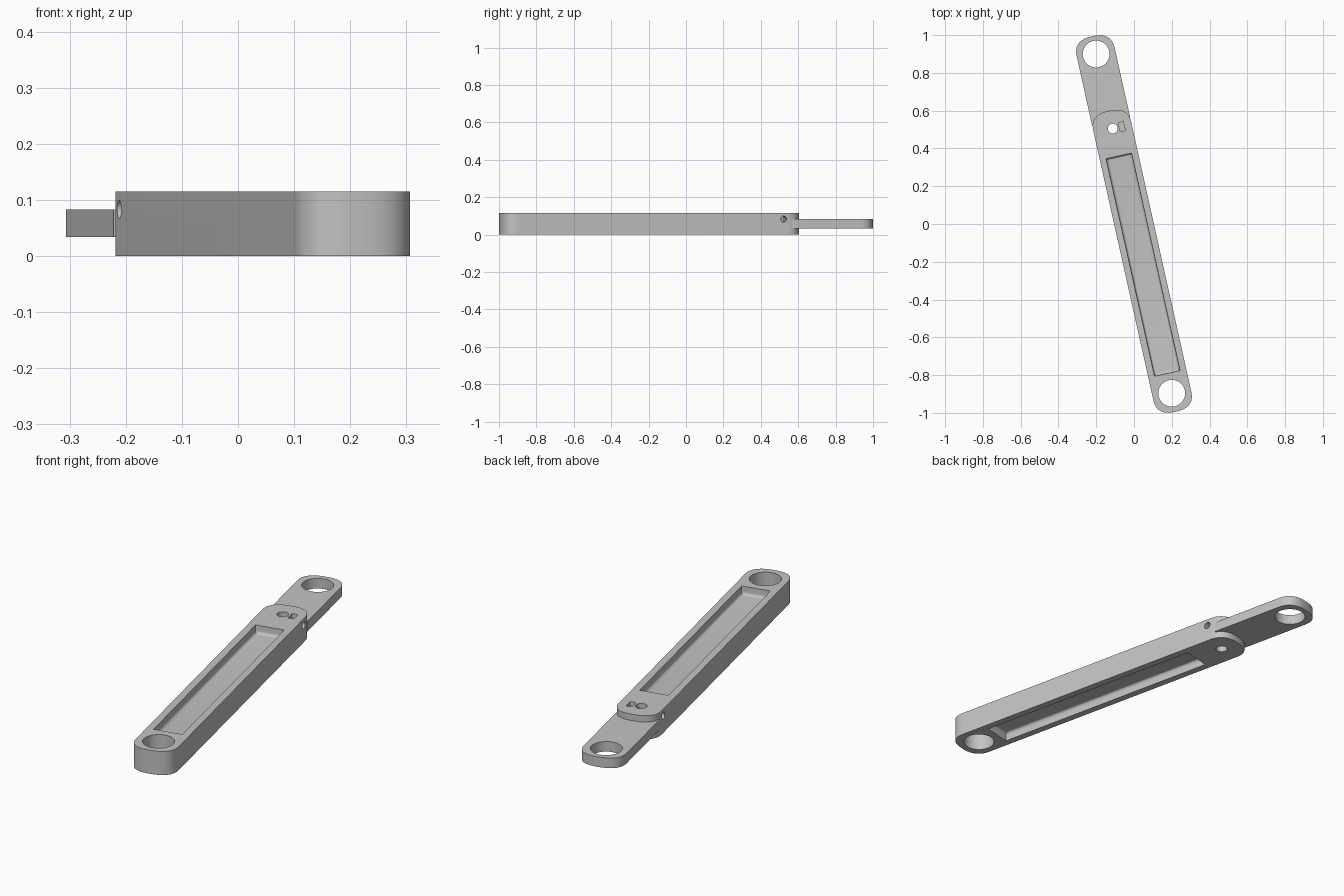
import bpy
import bmesh
import math
from mathutils import Matrix, Vector

cube = bpy.data.objects.get("Cube")
if cube:
    bpy.data.objects.remove(cube, do_unlink=True)

TILT = Matrix.Rotation(math.radians(12.56), 4, "Z")  # long axis leans to the right side
HALF_W, CAP, THICK = 0.103, 0.088, 0.115
HINGE, END = 0.526, 0.93

grey = bpy.data.materials.new("plain_grey")
grey.use_nodes = True
colour = (0.55, 0.55, 0.55, 1)
grey.diffuse_color = colour
grey.node_tree.nodes["Principled BSDF"].inputs["Base Color"].default_value = colour


def finish(name, bm):
    bmesh.ops.recalc_face_normals(bm, faces=bm.faces)
    bm.transform(TILT)
    mesh = bpy.data.meshes.new(name)
    bm.to_mesh(mesh)
    bm.free()
    mesh.materials.append(grey)
    obj = bpy.data.objects.new(name, mesh)
    bpy.context.collection.objects.link(obj)
    return obj


def cap(centre, sign, steps=40):
    """Blunt rounded end, running from one side edge to the other."""
    points = []
    for i in range(steps + 1):
        c = math.cos(math.pi * i / steps)
        s = max(0, math.sin(math.pi * i / steps))
        x = math.copysign(abs(c) ** 0.8, c) * HALF_W
        points.append((sign * x, centre + sign * CAP * s ** 0.8))
    return points


def prism(name, outline, z0, z1):
    bm = bmesh.new()
    face = bm.faces.new([bm.verts.new((x, y, z0)) for x, y in outline])
    new = bmesh.ops.extrude_face_region(bm, geom=[face])["geom"]
    verts = [v for v in new if isinstance(v, bmesh.types.BMVert)]
    bmesh.ops.translate(bm, verts=verts, vec=(0, 0, z1 - z0))
    return finish(name, bm)


def box(name, low, high, fillet=0, fillet_z=0):
    bm = bmesh.new()
    low, high = Vector(low), Vector(high)
    bmesh.ops.create_cube(bm, size=1)
    for v in bm.verts:
        v.co = Vector((v.co[i] + 0.5) * (high[i] - low[i]) + low[i] for i in range(3))
    if fillet:
        edges = [e for e in bm.edges if all(abs(v.co.z - fillet_z) < 1e-5 for v in e.verts)]
        bmesh.ops.bevel(bm, geom=edges, offset=fillet, segments=5, profile=0.5, affect="EDGES")
    return finish(name, bm)


def cylinder(name, centre, radius, depth, across=False):
    bm = bmesh.new()
    bmesh.ops.create_cone(bm, cap_ends=True, segments=48, radius1=radius, radius2=radius, depth=depth)
    if across:
        bm.transform(Matrix.Rotation(math.pi / 2, 4, "Y"))
    bm.transform(Matrix.Translation(centre))
    return finish(name, bm)


def cut(obj, cutters):
    for cutter in cutters:
        cutter.hide_render = True
        mod = obj.modifiers.new(cutter.name, "BOOLEAN")
        mod.operation, mod.solver, mod.object = "DIFFERENCE", "EXACT", cutter
    graph = bpy.context.evaluated_depsgraph_get()
    mesh = bpy.data.meshes.new_from_object(obj.evaluated_get(graph))
    obj.modifiers.clear()
    obj.data = mesh
    for cutter in cutters:
        bpy.data.objects.remove(cutter, do_unlink=True)


# Thick arm with a fork at its far end
arm = prism("thick_arm", cap(HINGE, 1) + cap(-END, -1), 0, THICK)
pocket = 0.04
cut(arm, [
    cylinder("arm_eye_cutter", (0, -0.918, 0.05), 0.071, 0.4),
    box("top_pocket_cutter", (-0.069, -0.81, THICK - pocket), (0.069, 0.369, 0.2), 0.014, THICK - pocket),
    box("bottom_pocket_cutter", (-0.069, -0.81, -0.1), (0.069, 0.369, pocket), 0.014, pocket),
    box("fork_slot_cutter", (-0.2, 0.555, 0.032), (0.2, 0.8, 0.084)),
    cylinder("pin_hole_cutter", (0, 0.518, 0.05), 0.026, 0.4),
    cylinder("cross_hole_cutter", (0, 0.512, 0.083), 0.0165, 0.5, across=True),
    box("nut_trap_cutter", (0.035, 0.493, 0.058), (0.063, 0.541, 0.2)),
])

# Thin link that leaves the fork
link = prism("thin_link", cap(END, 1) + [(-HALF_W, 0.556), (HALF_W, 0.556)], 0.0335, 0.0825)
cut(link, [cylinder("link_eye_cutter", (0, 0.922, 0.05), 0.071, 0.4)])

# Smooth the round walls, keep crisp rims
bpy.ops.object.select_all(action="DESELECT")
for obj in (arm, link):
    obj.select_set(True)
bpy.context.view_layer.objects.active = arm
bpy.ops.object.shade_smooth_by_angle(angle=math.radians(30))
